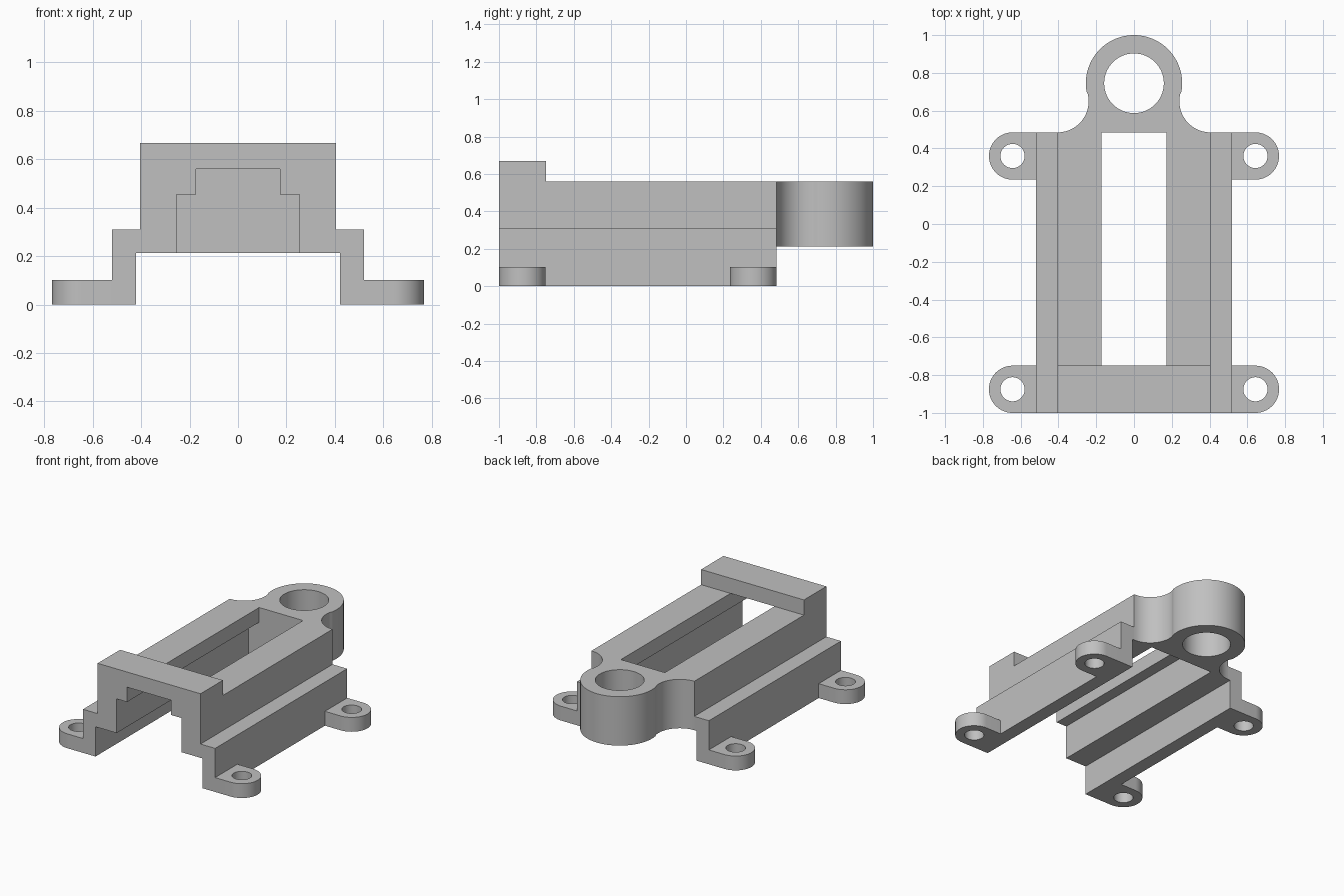
import bpy
import bmesh
from math import sin, cos, pi, atan2
from mathutils import Vector

old = bpy.data.objects.get("Cube")
if old:
    bpy.data.objects.remove(old, do_unlink=True)

grey = bpy.data.materials.new("plain grey")
grey.use_nodes = True
colour = (0.53, 0.53, 0.53, 1)
grey.diffuse_color = colour
grey.node_tree.nodes["Principled BSDF"].inputs["Base Color"].default_value = colour


def arc(cx, cy, r, start, end, steps):
    return [(cx + r * cos(start + (end - start) * i / steps),
             cy + r * sin(start + (end - start) * i / steps)) for i in range(steps + 1)]


def circle(cx, cy, r, steps=48):
    return arc(cx, cy, r, 0, 2 * pi, steps)[:-1]


def mirrored(points):
    """Close a right-hand half outline with its mirror image."""
    return points + [(-x, y) for x, y in reversed(points) if x > 1e-5]


def prism(name, loops, lo, hi, along="Z"):
    """Extrude an outline, with optional hole loops, along one axis."""
    bm = bmesh.new()
    for loop in loops:
        verts = [bm.verts.new((a, b, lo) if along == "Z" else (a, lo, b)) for a, b in loop]
        for i, v in enumerate(verts):
            bm.edges.new((v, verts[i - 1]))
    if len(loops) == 1:
        bm.faces.new(verts)
    else:
        bmesh.ops.triangle_fill(bm, edges=bm.edges[:], use_beauty=True)
    out = bmesh.ops.extrude_face_region(bm, geom=bm.faces[:], use_keep_orig=True)["geom"]
    depth = hi - lo
    bmesh.ops.translate(bm, verts=[g for g in out if isinstance(g, bmesh.types.BMVert)],
                        vec=Vector((0, 0, depth) if along == "Z" else (0, depth, 0)))
    bmesh.ops.recalc_face_normals(bm, faces=bm.faces[:])
    mesh = bpy.data.meshes.new(name)
    bm.to_mesh(mesh)
    bm.free()
    mesh.materials.append(grey)
    obj = bpy.data.objects.new(name, mesh)
    bpy.context.scene.collection.objects.link(obj)
    return obj


def smooth(obj):
    bpy.ops.object.select_all(action="DESELECT")
    obj.select_set(True)
    bpy.context.view_layer.objects.active = obj
    bpy.ops.object.shade_smooth_by_angle(angle=pi / 6)


FRONT, BACK, BAR_BACK = -1.0, 0.485, -0.748
UNDER, DECK, TOP = 0.212, 0.56, 0.668
LEG, WALL, SLOT = 0.52, 0.405, 0.173

# Stepped channel body
half = [(0, TOP), (WALL, TOP), (WALL, 0.31), (LEG, 0.31), (LEG, 0), (0.422, 0),
        (0.422, UNDER), (0.255, UNDER), (0.255, 0.455), (SLOT, 0.455), (SLOT, DECK), (0, DECK)]
outline = half + [(-x, z) for x, z in half[-2:0:-1]]
body = prism("channel_body", [outline], FRONT, BACK, "Y")

# Lower the deck behind the front bar, which opens the slot
cutter = prism("deck_cutter", [[(-1, DECK), (1, DECK), (1, 1), (-1, 1)]], BAR_BACK, 1, "Y")
cutter.hide_render = True
cut = body.modifiers.new("lower deck", "BOOLEAN")
cut.operation, cut.solver, cut.object = "DIFFERENCE", "EXACT", cutter
bpy.context.view_layer.objects.active = body
bpy.ops.object.modifier_apply(modifier=cut.name)
bpy.data.objects.remove(cutter, do_unlink=True)
bm = bmesh.new()
bm.from_mesh(body.data)
bmesh.ops.dissolve_limit(bm, angle_limit=0.01, verts=bm.verts[:], edges=bm.edges[:])
bm.to_mesh(body.data)
bm.free()

# Ring at the back, blended into the body by two concave fillets
RING_Y, RING_R, FILLET = 0.745, 0.255, 0.165
fillet_y = BACK + FILLET
meet = atan2(fillet_y - RING_Y, WALL + 0.005)
right = (arc(WALL, fillet_y, FILLET, -pi / 2, meet - pi, 20)
         + arc(0, RING_Y, RING_R, meet, pi / 2, 40)[1:])
ring = prism("back_ring", [mirrored(right), circle(0, RING_Y, 0.158, 64)], UNDER, DECK)
smooth(ring)

# Four rounded mounting lugs
LUG_X, LUG_R = 0.643, 0.125
for side, s in (("left", 1), ("right", -1)):
    for end, y in (("front", FRONT + LUG_R), ("back", BACK - LUG_R)):
        shape = [(LEG, y - LUG_R)] + arc(LUG_X, y, LUG_R, -pi / 2, pi / 2, 32) + [(LEG, y + LUG_R)]
        loops = [[(s * a, b) for a, b in loop] for loop in (shape, circle(LUG_X, y, 0.064))]
        smooth(prism(f"{end}_{side}_lug", loops, 0, 0.102))
